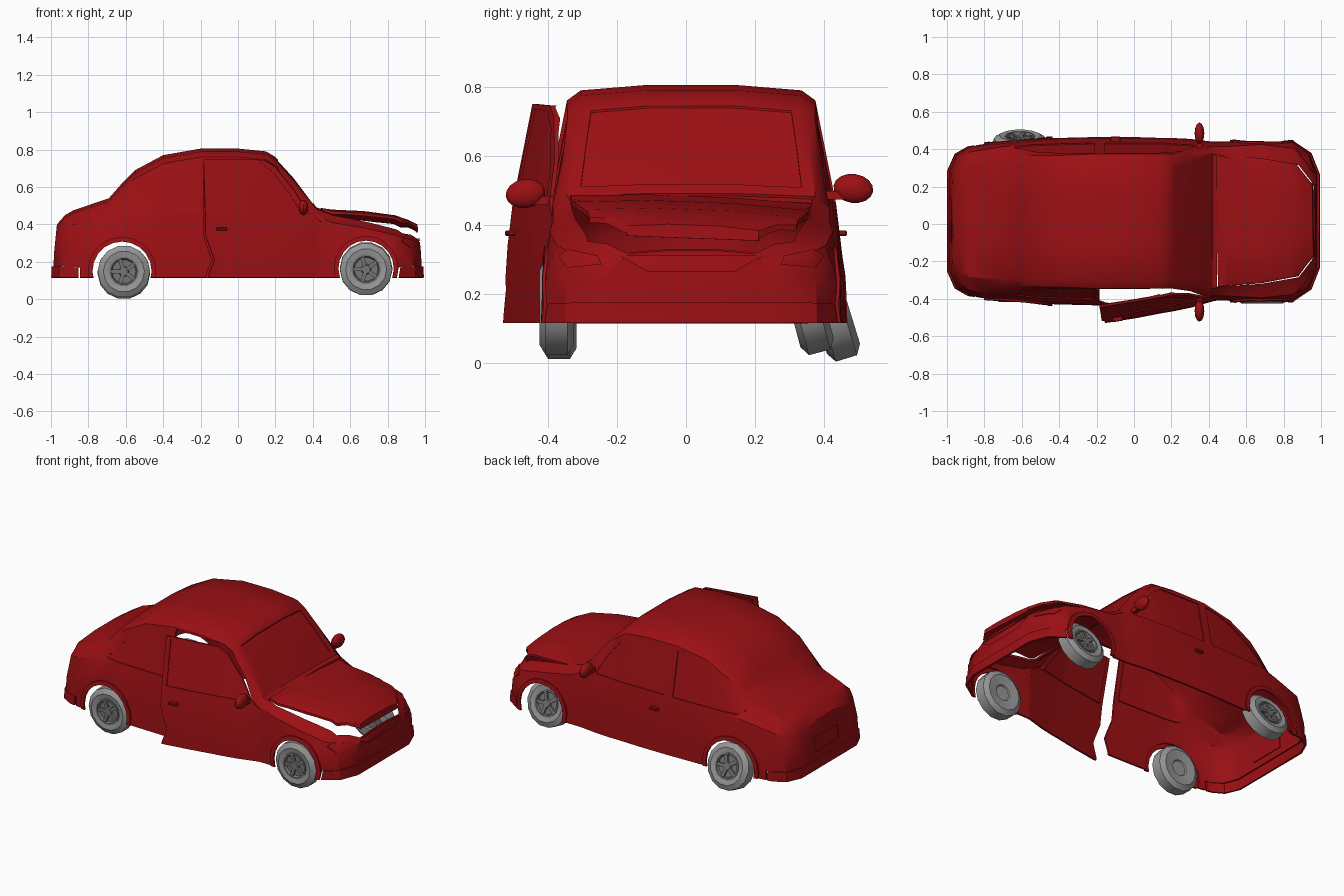
import bpy, bmesh
from math import radians, sin, cos, pi
from mathutils import Matrix, Vector

cube = bpy.data.objects.get("Cube")
if cube:
    bpy.data.objects.remove(cube)


def material(name, rgb):
    m = bpy.data.materials.new(name)
    m.use_nodes = True
    m.diffuse_color = (*rgb, 1)
    m.node_tree.nodes["Principled BSDF"].inputs["Base Color"].default_value = (*rgb, 1)
    return m


RED = material("dark_red_paint", (0.33, 0.005, 0.007))
TYRE = material("tyre_grey", (0.31, 0.31, 0.31))
RIM = material("rim_grey", (0.18, 0.18, 0.18))
CENTRE = 0.015   # sideways centre of the body


def make(name, bm, mat=RED):
    mesh = bpy.data.meshes.new(name)
    bm.to_mesh(mesh)
    bm.free()
    ob = bpy.data.objects.new(name, mesh)
    bpy.context.collection.objects.link(ob)
    mesh.materials.append(mat)
    return ob


def apply(ob, mod):
    bpy.context.view_layer.objects.active = ob
    bpy.ops.object.modifier_apply(modifier=mod.name)


def boolean(ob, cutter, op):
    mod = ob.modifiers.new("cut", 'BOOLEAN')
    mod.solver = 'EXACT'
    mod.operation = op
    mod.object = cutter
    apply(ob, mod)


def prism(poly, axis, lo, hi):
    """Polygon drawn across one axis and extruded along it."""
    place = {'x': lambda p, t: (t, p[0], p[1]),
             'y': lambda p, t: (p[0], t, p[1]),
             'z': lambda p, t: (p[0], p[1], t)}[axis]
    bm = bmesh.new()
    a, b = ([bm.verts.new(place(p, t)) for p in poly] for t in (lo, hi))
    bm.faces.new(a)
    bm.faces.new(b)
    n = len(poly)
    for i in range(n):
        j = (i + 1) % n
        bm.faces.new((a[i], a[j], b[j], b[i]))
    bmesh.ops.recalc_face_normals(bm, faces=bm.faces)
    ob = make("cutter", bm)
    ob.hide_render = True
    return ob


def circle(x, z, r, n=20):
    return [(x + r * cos(2 * pi * i / n), z + r * sin(2 * pi * i / n)) for i in range(n)]


def carve(target, cutter, name=None, shift=(0, 0, 0)):
    """Cut a region out of the shell and keep it as its own shifted panel."""
    piece = None
    if name:
        piece = target.copy()
        piece.data = target.data.copy()
        piece.name = name
        bpy.context.collection.objects.link(piece)
        boolean(piece, cutter, 'INTERSECT')
        piece.data.transform(Matrix.Translation(shift))
    boolean(target, cutter, 'DIFFERENCE')
    bpy.data.objects.remove(cutter)
    return piece


def about(pivot, rot):
    p = Matrix.Translation(pivot)
    return p @ rot @ p.inverted()


# Body shell: x, sill width, belt height, belt width, top height, top width
STATIONS = [
    (-.99, .27, .36, .25, .40, .20), (-.95, .36, .38, .33, .45, .27),
    (-.88, .40, .40, .37, .475, .30), (-.69, .43, .44, .40, .54, .31),
    (-.62, .435, .45, .405, .62, .31), (-.55, .44, .46, .41, .69, .31),
    (-.40, .445, .46, .415, .77, .31), (-.20, .45, .46, .42, .805, .32),
    (0, .45, .46, .42, .805, .32), (.15, .445, .46, .42, .79, .32),
    (.20, .445, .46, .415, .76, .32), (.30, .44, .46, .41, .65, .34),
    (.42, .425, .45, .40, .49, .36), (.50, .425, .41, .40, .467, .34),
    (.68, .435, .38, .41, .435, .32), (.85, .425, .34, .39, .39, .29),
    (.94, .365, .31, .33, .355, .24), (.985, .25, .28, .23, .325, .18)]
bm = bmesh.new()
rings = []
for x, w, zb, wb, zt, wt in STATIONS:
    drop = min(.045, (zt - zb) * .6)
    half = [(w, .115), (w * .99, .25), (wb, zb), (wt + (wb - wt) * .4, zt - drop),
            (wt, zt - drop * .35), (wt * .4, zt)]
    ring = half + [(-y, z) for y, z in reversed(half)]
    lean = .1 if abs(x) > .9 else 0
    rings.append([bm.verts.new((x * (1 - lean * max(0, z - .18)), y + CENTRE, z)) for y, z in ring])
for a, b in zip(rings, rings[1:]):
    for i in range(len(a) - 1):
        bm.faces.new((a[i], a[i + 1], b[i + 1], b[i]))
bm.faces.new(rings[0])
bm.faces.new(rings[-1])
bmesh.ops.recalc_face_normals(bm, faces=bm.faces)
if max(bm.faces, key=lambda f: f.calc_center_median().z).normal.z < 0:
    bmesh.ops.reverse_faces(bm, faces=bm.faces)
body = make("body_shell", bm)
mod = body.modifiers.new("thickness", 'SOLIDIFY')
mod.thickness = .012
mod.offset = -1
apply(body, mod)

# Open door on the -y side, swung about its front edge
DOOR = [(-.17, .05), (-.17, .13), (-.14, .21), (-.185, .34), (-.185, .75), (.14, .745),
        (.2, .71), (.3, .585), (.37, .47), (.44, .42), (.44, .05)]
WINDOW = [(-.155, .465), (-.155, .735), (.12, .73), (.19, .68), (.27, .575), (.335, .465)]
QUARTER = [(-.64, .465), (-.53, .59), (-.40, .685), (-.31, .72), (-.21, .735), (-.21, .465)]
swing = about(Vector((.44, -.39, 0)), Matrix.Rotation(radians(9), 4, 'Z'))
door = carve(body, prism(DOOR, 'y', -1, -.3), "right_door")
door_window = carve(door, prism(WINDOW, 'y', -1, -.2), "right_door_window", (0, .006, 0))
for part in (door, door_window):
    part.data.transform(swing)

# Recessed windows
carve(body, prism(WINDOW, 'y', .2, 1), "left_door_window", (0, -.006, 0))
carve(body, prism(QUARTER, 'y', .2, 1), "left_quarter_window", (0, -.006, 0))
carve(body, prism(QUARTER, 'y', -1, -.2), "right_quarter_window", (0, .006, 0))


def across(half):
    """Plan outline mirrored about the body centre line."""
    return [(x, CENTRE + y) for x, y in half] + [(x, CENTRE - y) for x, y in reversed(half)]


carve(body, prism(across([(.215, .29), (.40, .32)]), 'z', .48, 1), "windscreen", (0, 0, -.006))

# Sprung bonnet, lifted at the front and slightly askew
bonnet = carve(body, prism(across([(.445, .35), (.68, .335), (.88, .30), (.965, .19)]), 'z', .29, 1),
               "bonnet")
tilt = (Matrix.Rotation(radians(-2), 4, 'X') @ Matrix.Rotation(radians(-8), 4, 'Y')
        @ Matrix.Rotation(radians(1), 4, 'Z') @ Matrix.Diagonal((.955, 1, 1, 1)))
bonnet.data.transform(about(Vector((.445, CENTRE, .46)), tilt))

# Wheel arches with raised lips
for end, x, z, r in (("front", .685, .165, .148), ("rear", -.62, .15, .158)):
    carve(body, prism(circle(x, z, r), 'y', -1, 1))
    for side, s in (("left", 1), ("right", -1)):
        lo, hi = sorted((s * .2, s))
        carve(body, prism(circle(x, z, r + .025), 'y', lo, hi), f"{end}_{side}_arch_lip", (0, s * .009, 0))

# Bumpers, grille panel, number plate panel, headlamps
for name, s in (("front_bumper", 1), ("rear_bumper", -1)):
    box = [(s * .845, .1), (s * 1.1, .1), (s * 1.1, .18), (s * .845, .17)]
    carve(body, prism(box, 'y', -1, 1), name, (s * .009, 0, 0))
carve(body, prism([(-.19, .31), (.22, .31), (.14, .265), (-.11, .265)], 'x', .9, 1.1),
      "grille_panel", (-.005, 0, 0))
carve(body, prism([(-.1, .30), (.13, .30), (.13, .215), (-.1, .215)], 'x', -1.1, -.9),
      "rear_plate_panel", (.005, 0, 0))
for side, s in (("left", 1), ("right", -1)):
    lamp = [(CENTRE + s * y, z) for y, z in ((.26, .285), (.36, .275), (.385, .31), (.36, .33), (.27, .31))]
    carve(body, prism(lamp, 'x', .86, 1.1), side + "_headlamp", (.005, 0, 0))


def handle(name, y):
    bm = bmesh.new()
    bmesh.ops.create_cube(bm, matrix=Matrix.Translation((-.1, y, .375)) @ Matrix.Diagonal((.055, .03, .016, 1)))
    bmesh.ops.bevel(bm, geom=bm.edges[:], offset=.004, segments=1, affect='EDGES')
    return make(name, bm)


handle("left_door_handle", CENTRE + .437)
handle("right_door_handle", CENTRE - .437).data.transform(swing)

# Wing mirrors
for name, y, z, s in (("left_mirror", .485, .505, 1), ("right_mirror", -.465, .49, -1)):
    bm = bmesh.new()
    shape = Matrix.Rotation(radians(-8 * s), 4, 'X') @ Matrix.Diagonal((.026, .058, .042, 1))
    bmesh.ops.create_uvsphere(bm, u_segments=12, v_segments=8, radius=1,
                              matrix=Matrix.Translation((.35, y, z)) @ shape)
    bmesh.ops.create_cube(bm, matrix=Matrix.Translation((.35, y - s * .05, z - .02))
                          @ Matrix.Diagonal((.025, .06, .025, 1)))
    make(name, bm)


def lathe(profile, steps=14):
    bm = bmesh.new()
    verts = [bm.verts.new((r, y, 0)) for y, r in profile]
    edges = [bm.edges.new(e) for e in zip(verts, verts[1:])]
    bmesh.ops.spin(bm, geom=verts + edges, cent=(0, 0, 0), axis=(0, 1, 0), angle=2 * pi, steps=steps)
    bmesh.ops.remove_doubles(bm, verts=bm.verts, dist=.0005)
    bmesh.ops.recalc_face_normals(bm, faces=bm.faces)
    return bm


# Wheels: the left pair leans in at the top
TYRE_PROFILE = [(-.035, 0), (-.035, .045), (-.042, .05), (-.05, .11), (-.032, .14), (.032, .14),
                (.05, .11), (.044, .078), (.025, .074), (.025, 0)]
RIM_PROFILE = [(.02, .08), (.05, .08), (.05, .07), (.034, .064), (.034, .028), (.048, .022), (.048, 0)]
for name, loc, lean, turn in (("front_left", (.685, .352, .162), 15, 0),
                              ("front_right", (.685, -.375, .16), 0, 180),
                              ("rear_left", (-.61, .425, .143), 17, 0),
                              ("rear_right", (-.61, -.368, .148), 0, 180)):
    pose = (Matrix.Translation(loc) @ Matrix.Rotation(radians(lean), 4, 'X')
            @ Matrix.Rotation(radians(turn), 4, 'Z'))
    make(name + "_tyre", lathe(TYRE_PROFILE), TYRE).data.transform(pose)
    bm = lathe(RIM_PROFILE)
    for i in range(5):
        bmesh.ops.create_cube(bm, matrix=Matrix.Rotation(2 * pi * i / 5, 4, 'Y')
                              @ Matrix.Translation((.045, .038, 0)) @ Matrix.Diagonal((.05, .018, .02, 1)))
    make(name + "_rim", bm, RIM).data.transform(pose)

# Smooth shading with sharp creases kept
bpy.ops.object.select_all(action='DESELECT')
for ob in bpy.context.scene.objects:
    if ob.type == 'MESH':
        ob.select_set(True)
        bpy.context.view_layer.objects.active = ob
bpy.ops.object.shade_smooth_by_angle(angle=radians(32))
